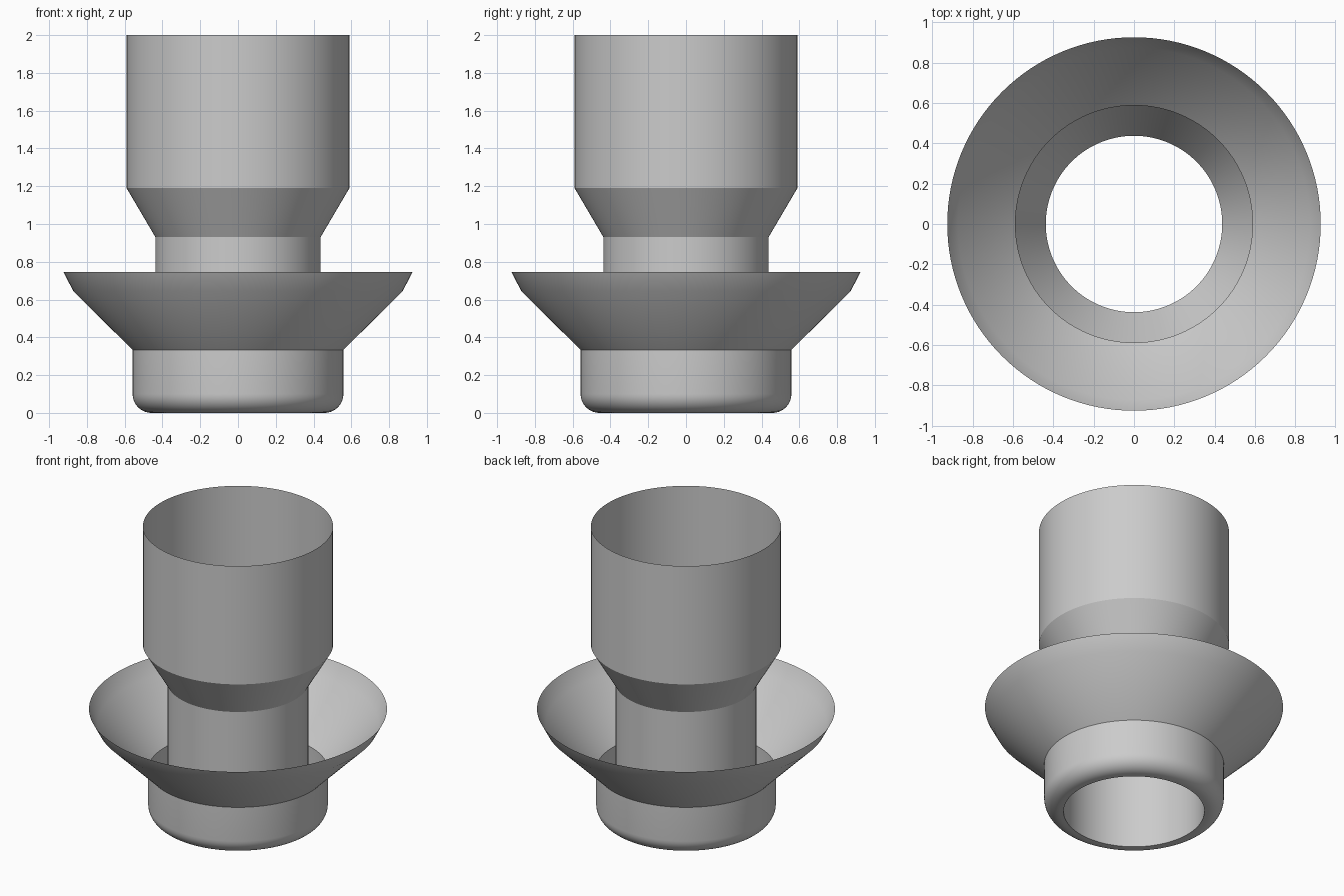
import bpy
import bmesh
from math import sin, cos, pi, radians

SEGMENTS = 128

cube = bpy.data.objects.get("Cube")
if cube:
    bpy.data.objects.remove(cube, do_unlink=True)

# Single plain grey
grey = bpy.data.materials.new("plain grey")
grey.use_nodes = True
colour = (0.6, 0.6, 0.6, 1)
grey.diffuse_color = colour
grey.node_tree.nodes["Principled BSDF"].inputs["Base Color"].default_value = colour


def revolve(name, profile):
    """Turn an open (radius, height) profile, listed bottom up, about z."""
    bm = bmesh.new()
    rings = []
    for r, z in profile:
        angles = [2 * pi * i / SEGMENTS for i in range(SEGMENTS)]
        rings.append([bm.verts.new((r * cos(a), r * sin(a), z)) for a in angles])
    for low, high in zip(rings, rings[1:]):
        for i in range(SEGMENTS):
            j = (i + 1) % SEGMENTS
            bm.faces.new((low[i], low[j], high[j], high[i]))
    mesh = bpy.data.meshes.new(name)
    bm.to_mesh(mesh)
    bm.free()
    mesh.materials.append(grey)
    obj = bpy.data.objects.new(name, mesh)
    bpy.context.collection.objects.link(obj)
    bpy.ops.object.select_all(action="DESELECT")
    obj.select_set(True)
    bpy.context.view_layer.objects.active = obj
    bpy.ops.object.shade_smooth_by_angle(angle=radians(28))
    return obj


# Open inner tube, widening through a cone into the upper sleeve
revolve("inner_tube", [(0.437, 0), (0.437, 0.93), (0.59, 1.19), (0.59, 2)])

# Base collar: flat bottom ring, rounded lower edge and straight wall
fillet = 0.1
wall = 0.558
steps = 10
rounded = [(wall - fillet + fillet * sin(t), fillet - fillet * cos(t))
           for t in (pi / 2 * i / steps for i in range(steps + 1))]
revolve("base_collar", [(0.437, 0)] + rounded + [(wall, 0.333)])

# Flared skirt, steeper towards its rim
revolve("flared_skirt", [(wall, 0.333), (0.872, 0.645), (0.925, 0.747)])
